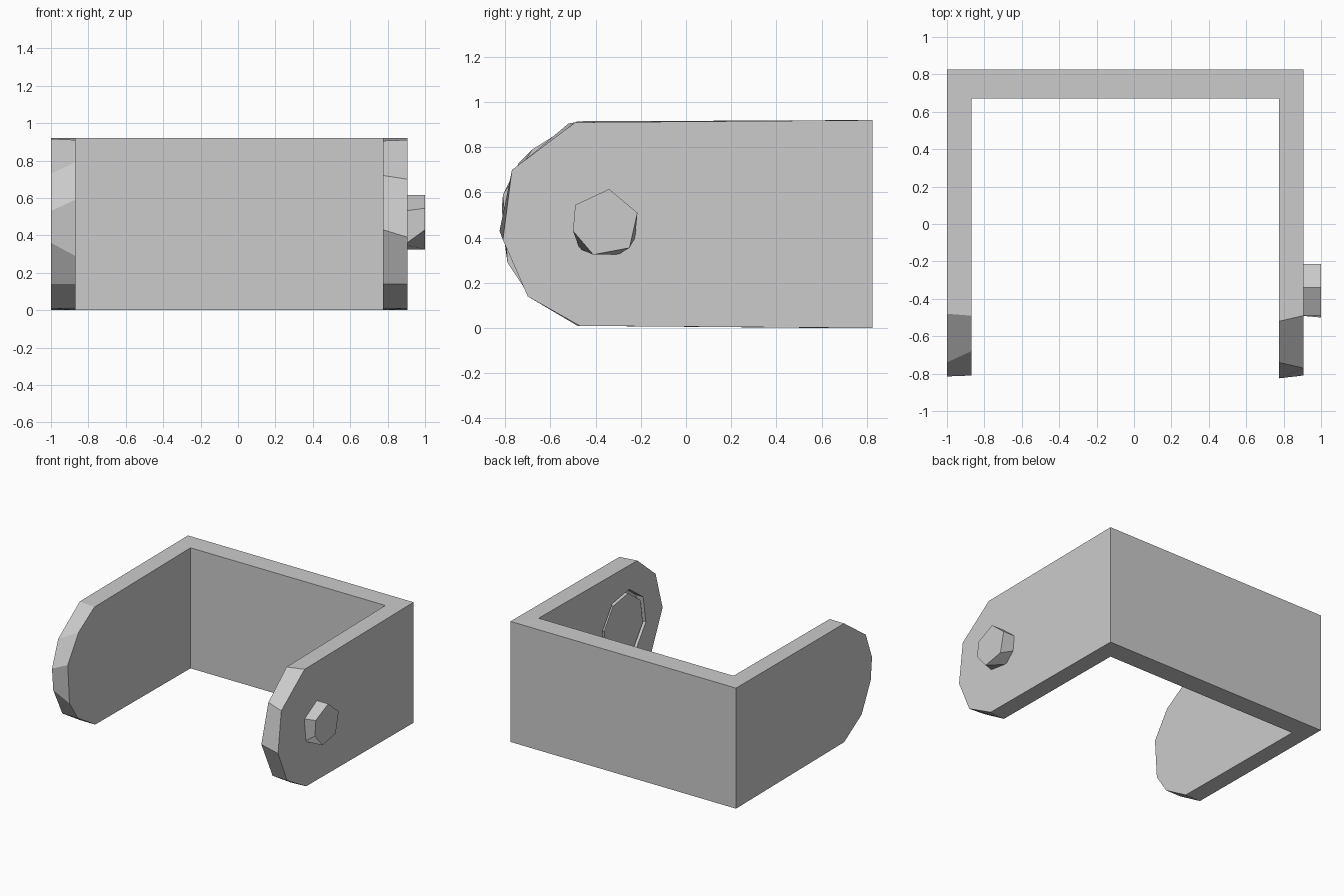
import bpy
import bmesh
import math

cube = bpy.data.objects.get("Cube")
if cube:
    bpy.data.objects.remove(cube, do_unlink=True)

grey = bpy.data.materials.new("light_grey")
grey.use_nodes = True
COLOUR = (0.6, 0.6, 0.6, 1.0)
grey.diffuse_color = COLOUR
grey.node_tree.nodes["Principled BSDF"].inputs["Base Color"].default_value = COLOUR

BACK, WALL, TOP = 0.825, 0.67, 0.92      # outer back, inner back, height


def loft(bm, loop_a, loop_b, skip=()):
    """Cap two matching loops and bridge them, leaving out skipped sides."""
    a = [bm.verts.new(p) for p in loop_a]
    b = [bm.verts.new(p) for p in loop_b]
    bm.faces.new(a)
    bm.faces.new(b[::-1])
    n = len(a)
    for i in range(n):
        if i not in skip:
            j = (i + 1) % n
            bm.faces.new((a[i], b[i], b[j], a[j]))


def finish(name, bm):
    bmesh.ops.remove_doubles(bm, verts=bm.verts[:], dist=1e-4)
    bmesh.ops.recalc_face_normals(bm, faces=bm.faces[:])
    mesh = bpy.data.meshes.new(name)
    bm.to_mesh(mesh)
    bm.free()
    mesh.materials.append(grey)
    obj = bpy.data.objects.new(name, mesh)
    bpy.context.collection.objects.link(obj)
    return obj


def arm_loop(x, y_end, nose):
    """Arm side: rounded nose from top to bottom, square at the back."""
    return [(x, y, z) for y, z in [(y_end, TOP)] + nose + [(y_end, 0)]]


def ring(x, y, z, radius, sides=8):
    return [(x, y + radius * math.cos(math.tau * (i + 0.3) / sides),
             z + radius * math.sin(math.tau * (i + 0.3) / sides))
            for i in range(sides)]


# U-shaped bracket: two arms mitred into the back wall
bm = bmesh.new()
left_outer = [(-0.49, 0.91), (-0.77, 0.70), (-0.81, 0.39), (-0.70, 0.14), (-0.47, 0.01)]
left_inner = [(-0.52, 0.905), (-0.74, 0.72), (-0.825, 0.43), (-0.69, 0.14), (-0.48, 0.01)]
right_outer = [(-0.48, 0.915), (-0.74, 0.73), (-0.815, 0.53), (-0.80, 0.36),
               (-0.69, 0.14), (-0.48, 0.01)]
right_inner = [(-0.49, 0.91), (-0.68, 0.79), (-0.81, 0.59), (-0.79, 0.29),
               (-0.69, 0.14), (-0.48, 0.01)]
for x_out, x_in, outer, inner in ((0.905, 0.775, left_outer, left_inner),
                                  (-1.0, -0.87, right_outer, right_inner)):
    loft(bm, arm_loop(x_out, BACK, outer), arm_loop(x_in, WALL, inner),
         skip=(len(outer) + 1,))
loft(bm,
     [(-1.0, BACK, 0), (0.905, BACK, 0), (0.905, BACK, TOP), (-1.0, BACK, TOP)],
     [(-0.87, WALL, 0), (0.775, WALL, 0), (0.775, WALL, TOP), (-0.87, WALL, TOP)],
     skip=(1, 3))
bracket = finish("bracket", bm)

# Round socket cut into the inner side of the left arm
bm = bmesh.new()
loft(bm, ring(0.70, -0.36, 0.46, 0.27), ring(0.835, -0.36, 0.46, 0.27))
cutter = finish("socket_cutter", bm)
cutter.hide_render = True
cut = bracket.modifiers.new("socket", 'BOOLEAN')
cut.operation = 'DIFFERENCE'
cut.solver = 'EXACT'
cut.object = cutter
bpy.context.view_layer.objects.active = bracket
bpy.ops.object.modifier_apply(modifier=cut.name)
bpy.data.objects.remove(cutter, do_unlink=True)

# Disc sitting in the socket with a narrow gap around it
bm = bmesh.new()
loft(bm, ring(0.78, -0.36, 0.46, 0.24), ring(0.84, -0.36, 0.46, 0.24))
finish("socket_disc", bm)

# Slightly twisted faceted pin on the outer side of the left arm
tip = [(-0.49, 0.545), (-0.34, 0.615), (-0.215, 0.51),
       (-0.25, 0.355), (-0.41, 0.325), (-0.50, 0.43)]
base = [(-0.49, 0.53), (-0.34, 0.615), (-0.215, 0.51),
        (-0.225, 0.40), (-0.30, 0.325), (-0.47, 0.35)]
bm = bmesh.new()
loft(bm, [(1.0, y, z) for y, z in tip], [(0.89, y, z) for y, z in base])
finish("pin", bm)
